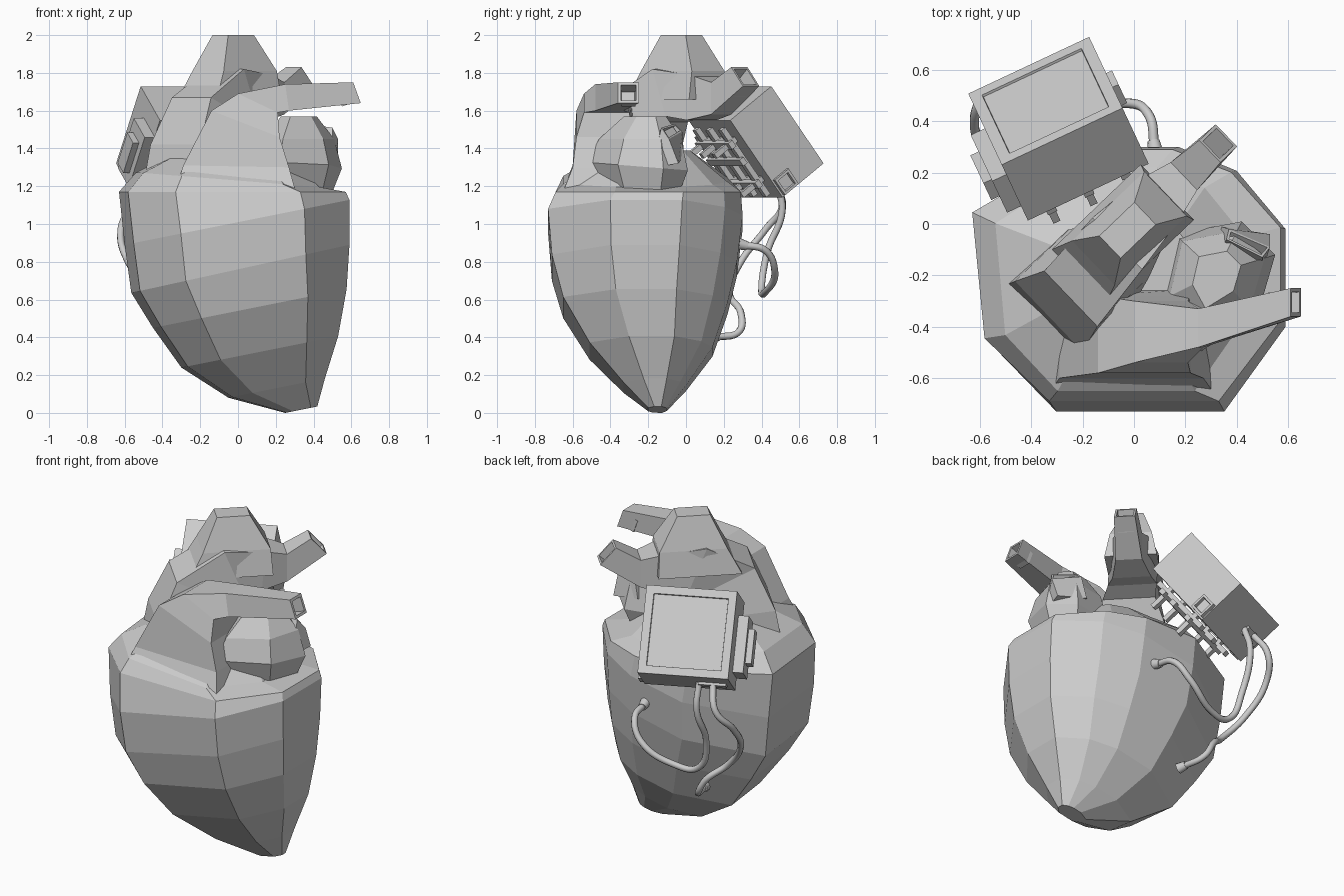
import bpy, bmesh, math
from mathutils import Vector, Matrix

if "Cube" in bpy.data.objects:
    bpy.data.objects.remove(bpy.data.objects["Cube"])


def finish(name, bm, matrix=None):
    bmesh.ops.recalc_face_normals(bm, faces=bm.faces)
    me = bpy.data.meshes.new(name)
    bm.to_mesh(me)
    bm.free()
    ob = bpy.data.objects.new(name, me)
    bpy.context.collection.objects.link(ob)
    if matrix:
        ob.matrix_world = matrix
    return ob


def hollow(bm, face, wall, depth):
    bmesh.ops.recalc_face_normals(bm, faces=bm.faces)
    bmesh.ops.inset_individual(bm, faces=[face], thickness=wall, depth=0)
    bmesh.ops.inset_individual(bm, faces=[face], thickness=0.003, depth=-depth)


def loft(name, rings, wall=0, depth=0.1):
    """Skin a list of equal-length point rings; wall > 0 opens the last end."""
    bm = bmesh.new()
    vs = [[bm.verts.new(p) for p in r] for r in rings]
    n = len(vs[0])
    for a, b in zip(vs, vs[1:]):
        for i in range(n):
            j = (i + 1) % n
            bm.faces.new((a[i], a[j], b[j], b[i]))
    bm.faces.new(vs[0])
    end = bm.faces.new(vs[-1])
    if wall:
        hollow(bm, end, wall, depth)
    return finish(name, bm)


# Ventricles: one nine-sided profile fitted to tilted levels
profile = [(.25, 0), (.8, 0), (1, .32), (1, .69), (.84, .91), (.65, 1), (.35, 1), (0, .75), (.04, .25)]
levels = [  # xmin, xmax, ymin, ymax, z at x=0, slope
    (.25, .42, -.20, -.10, -.05, .2),
    (-.05, .46, -.33, 0, .09, .2),
    (-.30, .53, -.51, .14, .30, .2),
    (-.45, .575, -.65, .22, .54, .2),
    (-.565, .59, -.71, .27, .76, .22),
    (-.60, .59, -.73, .30, 1.01, .2),
    (-.63, .57, -.69, .29, 1.17, 0),
    (-.54, .43, -.65, .22, 1.23, -.08),
    (-.30, .25, -.42, .02, 1.39, 0)]
loft("ventricles", [[(a + (b - a) * u, c + (d - c) * v, z + k * (a + (b - a) * u))
                     for u, v in profile] for a, b, c, d, z, k in levels])

# Pulmonary trunk: tapered quad sections bending to the right
sections = [((-.34, 1.15), (.32, 1.12), -.67, -.20),
            ((-.29, 1.31), (.27, 1.30), -.60, -.25),
            ((-.14, 1.60), (.22, 1.46), -.58, -.28),
            ((.00, 1.69), (.21, 1.59), -.54, -.30),
            ((.25, 1.74), (.27, 1.60), -.48, -.33),
            ((.61, 1.75), (.65, 1.64), -.36, -.25)]
loft("pulmonary_trunk", [[(p[0], a, p[1]), (q[0], a, q[1]), (q[0], b, q[1]), (p[0], b, p[1])]
                         for p, q, a, b in sections], .022)

# Aortic arch: outer and inner outline in its vertical plane, side shift, half width
along, across = Vector((.72, .69, 0)), Vector((.69, -.72, 0))


def on_arch(s, a, z):
    return along * s + across * a + Vector((0, 0, z))


arch = [((-.54, 1.14), (-.20, 1.10), .02, .20), ((-.49, 1.42), (-.20, 1.40), .03, .19),
        ((-.38, 1.67), (-.10, 1.54), .04, .15), ((-.10, 1.82), (.00, 1.57), .01, .14),
        ((.14, 1.79), (.12, 1.55), 0, .11), ((.27, 1.75), (.27, 1.58), 0, .075),
        ((.41, 1.83), (.50, 1.73), 0, .06)]
loft("aortic_arch", [[on_arch(o[0], c - w, o[1]), on_arch(o[0], c + w, o[1]),
                      on_arch(i[0], c + w, i[1]), on_arch(i[0], c - w, i[1])]
                     for o, i, c, w in arch], .018)

# Upper branch of the arch
branch = [(-.30, .18, .15, 1.66), (-.22, .17, .12, 1.81), (-.13, .06, .06, 2.0)]
loft("aortic_branch", [[on_arch(s, a, z) for s, a in ((s0, -w), (s1, -w), (s1, w), (s0, w))]
                       for s0, s1, w, z in branch])

# Left atrium, scaled copies of one outline, with a vein opening
outline = [(.22, -.52), (.48, -.36), (.55, -.12), (.42, .01), (.16, -.04), (.10, -.30)]
loft("left_atrium", [[(.32 + (x - .32) * k, -.19 + (y + .19) * k, z + .08 * (y + .19) * t) for x, y in outline]
                     for k, z, t in ((.80, 1.18, 0), (1, 1.30, -1), (.82, 1.45, 0), (.42, 1.57, 0))])
vein = [((.30, -.20, 1.34), (.50, -.18, 1.30), (.53, -.04, 1.32), (.34, -.01, 1.36)),
        ((.36, -.06, 1.53), (.50, -.13, 1.51), (.53, -.09, 1.45), (.37, -.02, 1.49))]
loft("vein_opening", vein, .014, .06)

# Stimulator frame: tilted and turned at the back
u = Vector((.905, .425, 0))
h = Vector((-.425, .905, 0))
z = Vector((0, 0, 1))
dev = Matrix((-u, -.6 * h + .8 * z, .8 * h + .6 * z)).transposed().to_4x4()
dev.translation = (-.294, .371, 1.435)


def box(name, size, loc, open_dir=None, wall=.02, depth=.015):
    bm = bmesh.new()
    bmesh.ops.create_cube(bm, size=1, matrix=Matrix.Translation(loc) @ Matrix.Diagonal((*size, 1)))
    if open_dir:
        bm.normal_update()
        face = max(bm.faces, key=lambda f: f.normal.dot(Vector(open_dir)))
        hollow(bm, face, wall, depth)
    return finish(name, bm, dev)


box("stimulator_case", (.52, .51, .30), (0, 0, 0), (0, 0, 1), .065, .01)
box("side_module", (.07, .33, .17), (.285, -.02, -.07))
box("side_module_cover", (.04, .20, .09), (.335, -.02, -.07))
box("side_socket", (.03, .10, .10), (-.27, -.198, -.09), (-1, 0, 0), .02, .02)
box("cable_port", (.16, .02, .06), (.15, -.26, -.01))

# Mounting lattice and pegs under the case
for i, p in enumerate((-.16, 0, .16)):
    box(f"lattice_bar_long_{i}", (.04, .44, .03), (p, 0, -.18))
    for j, q in enumerate((-.13, .13)):
        box(f"mount_peg_{i}_{j}", (.03, .03, .16), (p, q, -.22))
for j, q in enumerate((-.13, .02, .13)):
    box(f"lattice_bar_cross_{j}", (.42, .04, .03), (0, q, -.20))


# Leads with a bead where each one meets the muscle
def lead(name, pts):
    cu = bpy.data.curves.new(name, 'CURVE')
    cu.dimensions = '3D'
    cu.bevel_depth = .019
    cu.bevel_resolution = 2
    cu.resolution_u = 8
    sp = cu.splines.new('BEZIER')
    sp.bezier_points.add(len(pts) - 1)
    for b, p in zip(sp.bezier_points, pts):
        b.co = p
        b.handle_left_type = b.handle_right_type = 'AUTO'
    bpy.context.collection.objects.link(bpy.data.objects.new(name, cu))
    bm = bmesh.new()
    a, b = Vector(pts[-2]), Vector(pts[-1])
    rot = (b - a).to_track_quat('Z', 'Y').to_matrix().to_4x4()
    bmesh.ops.create_cone(bm, cap_ends=True, segments=12, radius1=.024, radius2=.031,
                          depth=.05, matrix=Matrix.Translation(b) @ rot)
    bead = finish(name + "_tip", bm)
    for f in bead.data.polygons:
        f.use_smooth = len(f.vertices) == 4


lead("upper_lead", [(-.42, .47, 1.23), (-.43, .51, 1.08), (-.44, .43, .85), (-.36, .40, .65),
                    (-.22, .42, .64), (-.02, .47, .75), (.06, .42, .86), (.08, .30, .89)])
lead("lower_lead", [(-.50, .45, 1.23), (-.56, .51, 1.10), (-.62, .42, .97), (-.58, .29, .80),
                    (-.45, .23, .63), (-.34, .29, .53), (-.28, .28, .43), (-.23, .15, .40)])
